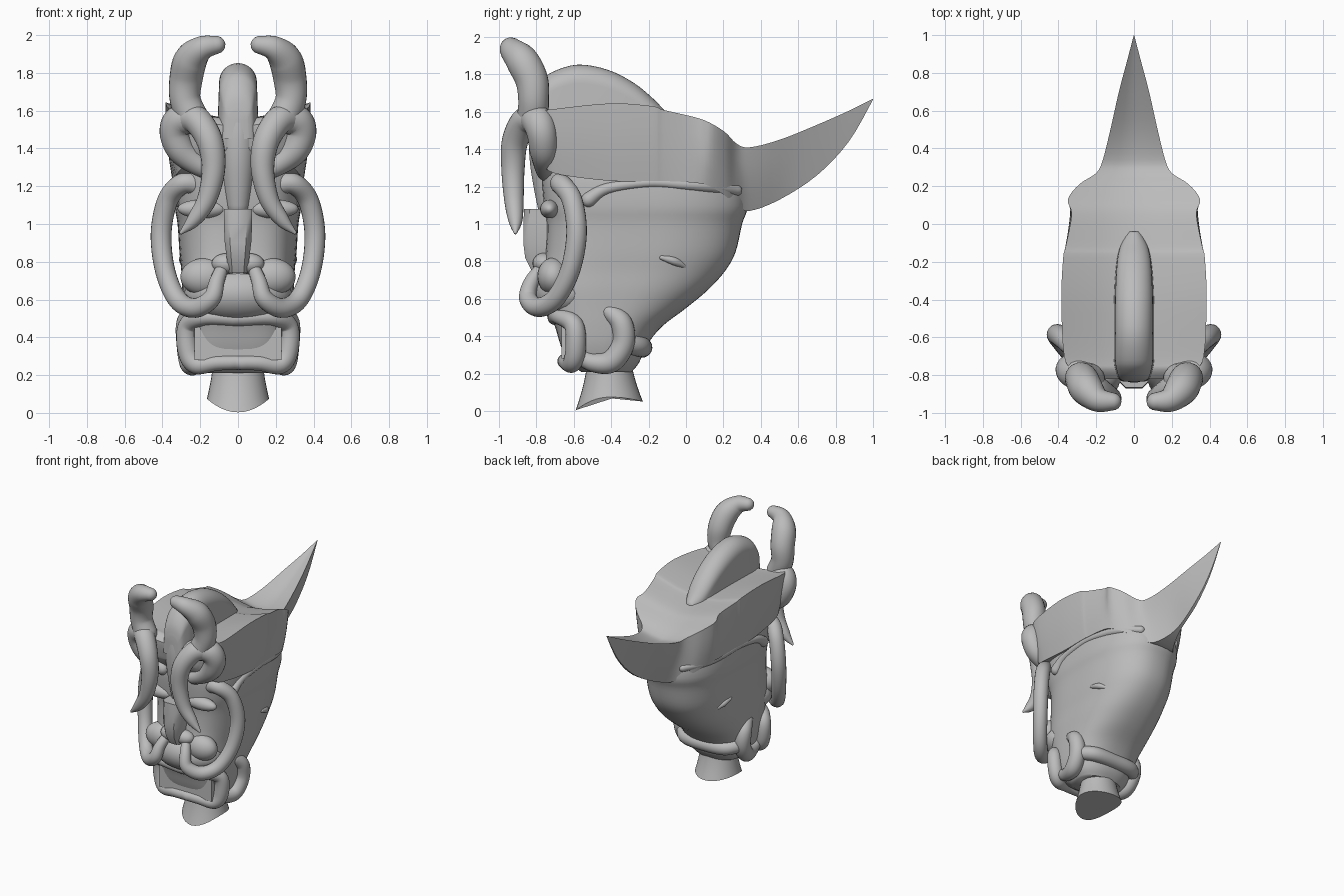
import bpy, math
from mathutils import Vector

if "Cube" in bpy.data.objects:
    bpy.data.objects.remove(bpy.data.objects["Cube"])

mat = bpy.data.materials.new("plain_grey")
mat.diffuse_color = (0.5, 0.5, 0.5, 1)
mat.use_nodes = True
mat.node_tree.nodes["Principled BSDF"].inputs["Base Color"].default_value = mat.diffuse_color


def smooth_path(pts, n=6, closed=False):
    """Catmull-Rom through tuples of any length."""
    m, out = len(pts), []
    for i in range(m if closed else m - 1):
        if closed:
            p = [pts[(i + k) % m] for k in (-1, 0, 1, 2)]
        else:
            p = [pts[min(max(i + k, 0), m - 1)] for k in (-1, 0, 1, 2)]
        for j in range(n):
            t = j / n
            out.append(tuple(0.5 * (2 * b + (c - a) * t + (2 * a - 5 * b + 4 * c - d) * t * t
                                    + (3 * b - a - 3 * c + d) * t ** 3) for a, b, c, d in zip(*p)))
    if not closed:
        out.append(tuple(pts[-1]))
    return out


def add_mesh(name, verts, faces, angle=45):
    me = bpy.data.meshes.new(name)
    me.from_pydata([Vector(v) for v in verts], [], faces)
    me.materials.append(mat)
    ob = bpy.data.objects.new(name, me)
    bpy.context.collection.objects.link(ob)
    bpy.ops.object.select_all(action='DESELECT')
    ob.select_set(True)
    bpy.context.view_layer.objects.active = ob
    bpy.ops.object.mode_set(mode='EDIT')
    bpy.ops.mesh.select_all(action='SELECT')
    bpy.ops.mesh.normals_make_consistent(inside=False)
    bpy.ops.object.mode_set(mode='OBJECT')
    bpy.ops.object.shade_smooth_by_angle(angle=math.radians(angle))
    return ob


def loft(name, rings, closed=False, angle=45):
    n, m = len(rings[0]), len(rings)
    faces = []
    for i in range(m if closed else m - 1):
        k = (i + 1) % m
        for j in range(n):
            l = (j + 1) % n
            faces.append((i * n + j, i * n + l, k * n + l, k * n + j))
    if not closed:
        faces += [tuple(range(n)), tuple(range((m - 1) * n, m * n))]
    return add_mesh(name, [p for r in rings for p in r], faces, angle)


def tube(name, pts, closed=False, mirror=True, sides=20):
    """Swept round tube through (x, y, z, radius) points, with rounded ends."""
    path = smooth_path(pts, 7, closed)
    for s, tag in ((1, "_right"), (-1, "_left")) if mirror else ((1, ""),):
        c = [Vector((s * p[0], p[1], p[2])) for p in path]
        r = [max(p[3], 0.002) for p in path]
        m, rings, nrm = len(c), [], None
        for i in range(m):
            a, b = (c[i - 1], c[(i + 1) % m]) if closed else (c[max(i - 1, 0)], c[min(i + 1, m - 1)])
            t = (b - a).normalized()
            if nrm is None:
                nrm = t.orthogonal()
            nrm = (nrm - t * nrm.dot(t)).normalized()
            bi = t.cross(nrm)

            def ring(o, q):
                return [o + (nrm * math.cos(k * math.tau / sides) + bi * math.sin(k * math.tau / sides)) * q
                        for k in range(sides)]
            caps = [(math.sin(u), math.cos(u)) for u in (0.4, 0.8, 1.15, 1.45)]
            if i == 0 and not closed:
                rings += [ring(c[i] - t * r[i] * h, r[i] * q) for h, q in reversed(caps)]
            rings.append(ring(c[i], r[i]))
            if i == m - 1 and not closed:
                rings += [ring(c[i] + t * r[i] * h, r[i] * q) for h, q in caps]
        # closed loops may carry a twist, so align the seam by nearest vertex
        if closed:
            k = min(range(sides), key=lambda q: (rings[-1][q] - rings[0][0]).length)
            for i in range(m):
                sh = round(k * i / (m - 1))
                rings[i] = rings[i][sh:] + rings[i][:sh]
        loft(name + tag, rings, closed, 60)


def ellipsoid(name, loc, scale, mirror=True):
    for s, tag in ((1, "_right"), (-1, "_left")) if mirror else ((1, ""),):
        rings = []
        for i in range(1, 16):
            a = math.pi * i / 16
            rings.append([(s * loc[0] + scale[0] * math.sin(a) * math.cos(k * math.tau / 24),
                           loc[1] + scale[1] * math.sin(a) * math.sin(k * math.tau / 24),
                           loc[2] + scale[2] * math.cos(a)) for k in range(24)])
        loft(name + tag, rings, angle=60)


def sgnpow(v, e):
    return math.copysign(abs(v) ** e, v)


# head: stacked superellipses (z, front y, back y, half width)
head = [(.21, -.56, -.29, .18), (.26, -.63, -.25, .23), (.35, -.67, -.21, .26), (.45, -.70, -.13, .275),
        (.55, -.74, 0, .285), (.65, -.765, .12, .295), (.75, -.765, .21, .30), (.85, -.75, .265, .31),
        (1.0, -.745, .30, .32), (1.1, -.76, .33, .335), (1.25, -.77, .30, .33), (1.34, -.75, .20, .30)]
rings = []
for z, yf, yb, w in smooth_path(head, 4):
    r = []
    for k in range(56):
        a = k * math.tau / 56
        c, s = math.cos(a), math.sin(a)
        e = 0.6 if s < 0 else 0.85
        r.append((w * sgnpow(c, e), (yf + yb) / 2 + (yb - yf) / 2 * sgnpow(s, e), z))
    rings.append(r)
loft("head", rings)

# neck with a dipped lower edge
rings = []
for t in [i / 6 for i in range(7)]:
    r = []
    for k in range(32):
        a = k * math.tau / 32
        s = math.sin(a)
        z0 = .075 - (.072 if s < 0 else .025) * s * s
        k2 = (1 - t) ** 1.6
        r.append(((.13 + .035 * k2) * math.cos(a), -.41 + (.115 + .065 * k2) * s, z0 + (.30 - z0) * t))
    rings.append(r)
loft("neck", rings)

# helmet with dished top and long rear spike
# (y, rim half width, rim z, centre z, bottom half width, bottom z)
helmet = [(-.82, .24, 1.54, 1.52, .20, 1.40), (-.77, .32, 1.60, 1.55, .26, 1.33),
          (-.70, .37, 1.615, 1.55, .32, 1.27),
          (-.40, .385, 1.645, 1.55, .345, 1.23), (-.18, .375, 1.63, 1.54, .345, 1.23),
          (-.12, .362, 1.61, 1.53, .34, 1.23), (.05, .33, 1.57, 1.50, .33, 1.22),
          (.13, .35, 1.54, 1.47, .30, 1.20), (.21, .29, 1.49, 1.43, .24, 1.15),
          (.27, .20, 1.43, 1.39, .17, 1.10), (.34, .165, 1.41, 1.375, .09, 1.07),
          (.50, .125, 1.45, 1.415, .02, 1.13), (.70, .08, 1.53, 1.505, .012, 1.26),
          (.87, .035, 1.605, 1.595, .006, 1.44), (1.0, .001, 1.67, 1.669, .001, 1.665)]
rings = []
for y, w, zr, zc, wb, zb in smooth_path(helmet, 4):
    half = [(w * .5, zc + (zr - zc) * .35), (w, zr)]
    for t in (.25, .5, .75):
        half.append((w + (wb - w) * t + .1 * w * t * (1 - t), zr + (zb - zr) * t))
    half.append((wb, zb))
    rings.append([(0, y, zc)] + [(x, y, z) for x, z in half] + [(0, y, zb)]
                 + [(-x, y, z) for x, z in reversed(half)])
loft("helmet", rings, angle=40)

# solid rounded crest over the helmet: (y, half width, top z)
crest = [(-.835, .05, 1.60), (-.82, .075, 1.68), (-.78, .09, 1.755), (-.72, .10, 1.81), (-.58, .10, 1.852),
         (-.42, .10, 1.825), (-.28, .095, 1.755), (-.17, .085, 1.665), (-.10, .065, 1.59), (-.04, .03, 1.53)]
rings = []
for y, w, zt in smooth_path(crest, 4):
    arc = [(w * math.cos(math.pi * i / 16), y, zt - w + w * math.sin(math.pi * i / 16)) for i in range(17)]
    rings.append([(w * 1.1, y, 1.45)] + arc + [(-w * 1.1, y, 1.45)])
loft("crest", rings, angle=50)
# crest continues as a bar down the brow
tube("brow_bar", [(0, -.735, 1.56, .098), (0, -.745, 1.45, .096), (0, -.745, 1.33, .09), (0, -.74, 1.2, .075),
                  (0, -.735, 1.1, .06)], mirror=False, sides=28)

# upturned horns
tube("upper_horn", [(.115, -.94, 1.948, .048), (.19, -.93, 1.93, .066), (.25, -.875, 1.87, .088),
                    (.275, -.825, 1.77, .088), (.28, -.815, 1.66, .082), (.24, -.82, 1.56, .085)])
# drooping tusks hanging in front of the face
tube("drooping_tusk", [(.29, -.79, 1.55, .075), (.22, -.86, 1.55, .075), (.15, -.915, 1.44, .07),
                       (.13, -.925, 1.29, .062), (.165, -.92, 1.13, .052), (.235, -.912, 1.02, .038),
                       (.30, -.912, .955, .01)])
# curled side horns
tube("side_curl", [(.24, -.82, 1.56, .08), (.31, -.79, 1.545, .085), (.335, -.77, 1.48, .08),
                   (.30, -.76, 1.39, .075), (.22, -.755, 1.32, .06), (.14, -.75, 1.28, .05)])
# big whisker loops beside the face
tube("whisker_loop", [(.20, -.66, 1.20, .055), (.29, -.67, 1.215, .055), (.37, -.61, 1.13, .055),
                      (.407, -.585, .95, .055), (.385, -.62, .75, .053), (.32, -.70, .60, .052),
                      (.23, -.79, .555, .052), (.14, -.845, .605, .048), (.11, -.82, .70, .04),
                      (.07, -.74, .80, .03)])

# nose: tapered block with a flat top
sec = [(1.08, .075, -.865), (1.0, .075, -.87), (.9, .07, -.87), (.82, .06, -.86), (.74, .05, -.82)]
loft("nose", [[(-w, -.68, z), (w, -.68, z), (w, y + .03, z), (w * .6, y, z), (-w * .6, y, z), (-w, y + .03, z)]
              for z, w, y in sec])
ellipsoid("nostril", (.06, -.76, .79), (.08, .06, .055))
ellipsoid("cheek", (.175, -.71, .72), (.13, .085, .10))
ellipsoid("eye_bulge", (.19, -.73, 1.08), (.13, .05, .05))
ellipsoid("muzzle", (0, -.64, .63), (.285, .18, .15), mirror=False)

# closed mouth plate
loft("mouth_plate", [[(-.23, y, .28), (.23, y, .28), (.23, y, .48), (-.23, y, .48)] for y in (-.60, -.665)])
# rolled lips around the mouth
tube("lips", [(0, -.70, .50, .04), (.18, -.68, .505, .042), (.265, -.60, .46, .052), (.265, -.59, .33, .055),
              (.22, -.61, .255, .05), (.10, -.645, .265, .04), (-.10, -.645, .265, .04), (-.22, -.61, .255, .05),
              (-.265, -.59, .33, .055), (-.265, -.60, .46, .052), (-.18, -.68, .505, .042)],
     closed=True, mirror=False)
# jaw rolls and the roll behind the neck
tube("jaw_curl", [(.25, -.41, .53, .045), (.27, -.345, .47, .058), (.265, -.335, .36, .06),
                  (.25, -.40, .265, .06), (.23, -.50, .26, .05), (.22, -.58, .30, .04)])
tube("rear_jaw_roll", [(.25, -.33, .36, .05), (.17, -.25, .345, .055), (0, -.235, .34, .055),
                       (-.17, -.25, .345, .055), (-.25, -.33, .36, .05)], mirror=False)

# small folds on the sides of the head
tube("brow_ridge", [(.315, -.52, 1.13, .04), (.32, -.42, 1.19, .03), (.32, -.2, 1.22, .025),
                    (.30, 0, 1.21, .03), (.255, .14, 1.20, .035), (.16, .27, 1.18, .03)])
tube("side_slit_fold", [(.30, -.13, .82, .012), (.285, -.06, .80, .022), (.25, .01, .765, .008)])
